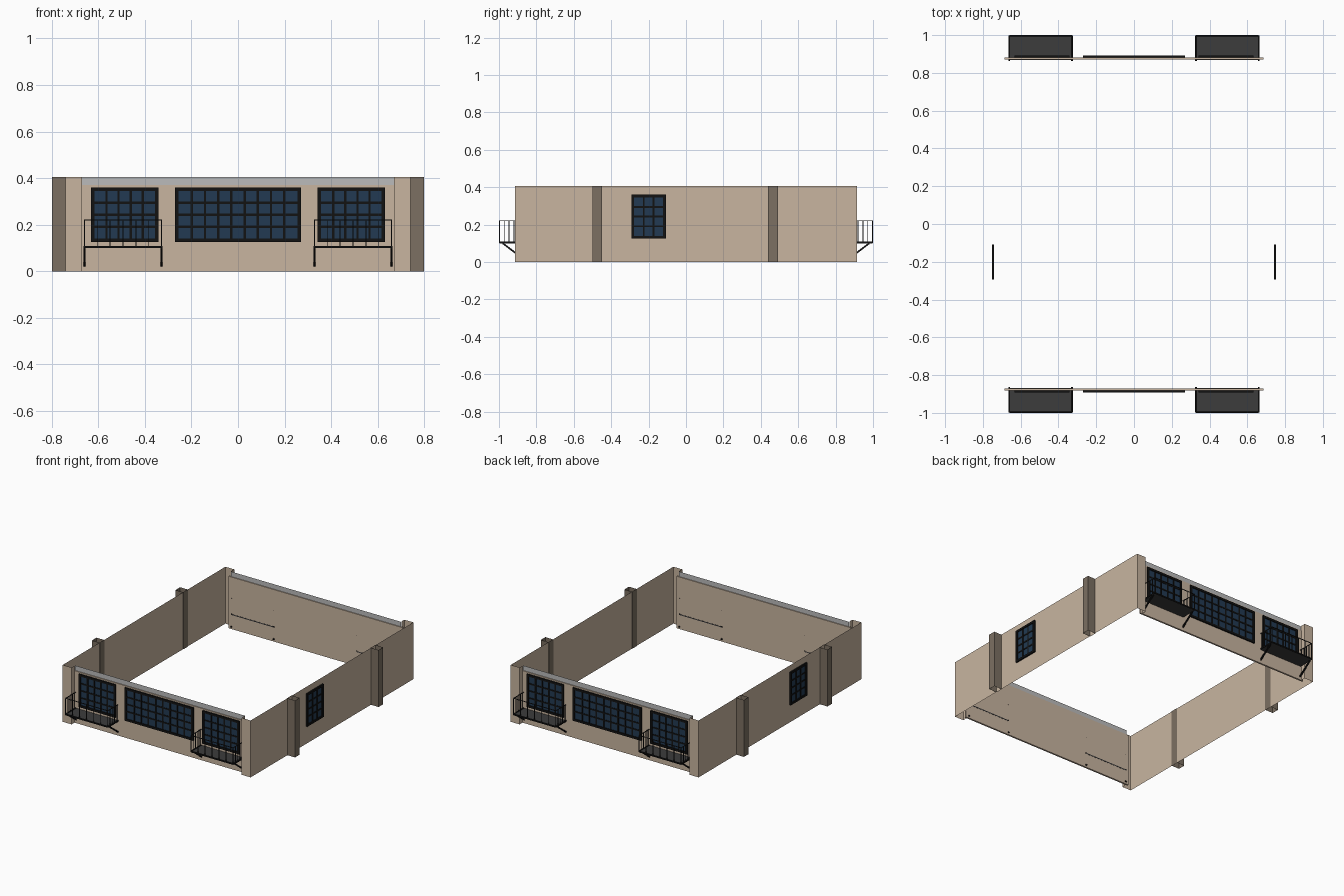
import bpy
import bmesh
from mathutils import Vector

cube = bpy.data.objects.get("Cube")
if cube:
    bpy.data.objects.remove(cube, do_unlink=True)


def material(name, rgb):
    m = bpy.data.materials.new(name)
    m.use_nodes = True
    m.diffuse_color = (*rgb, 1)
    m.node_tree.nodes["Principled BSDF"].inputs["Base Color"].default_value = (*rgb, 1)
    return m


PLASTER = material("tan plaster", (0.58, 0.46, 0.35))
PILASTER = material("dark brown plaster", (0.2, 0.16, 0.122))
TRIM = material("light grey trim", (0.5, 0.5, 0.5))
FRAME = material("black metal", (0.006, 0.006, 0.006))
GLASS = material("dark blue glass", (0.016, 0.042, 0.085))
FLOOR = material("dark grey floor", (0.045, 0.045, 0.045))
RAIL = material("charcoal rail", (0.015, 0.015, 0.015))


def finish(bm, name, mat):
    mesh = bpy.data.meshes.new(name)
    bm.to_mesh(mesh)
    bm.free()
    mesh.materials.append(mat)
    ob = bpy.data.objects.new(name, mesh)
    bpy.context.scene.collection.objects.link(ob)
    return ob


def add_box(bm, xs, ys, zs):
    """Box between two limits on each axis."""
    lo, hi = (Vector(c) for c in zip(*(sorted(p) for p in (xs, ys, zs))))
    verts = bmesh.ops.create_cube(bm, size=1)["verts"]
    for v in verts:
        v.co = (lo + hi) / 2 + v.co * (hi - lo)


def add_bar(bm, a, b, width):
    """Square bar between two points."""
    a, b = Vector(a), Vector(b)
    verts = bmesh.ops.create_cube(bm, size=1)["verts"]
    turn = (b - a).to_track_quat('Z', 'Y')
    for v in verts:
        v.co = (a + b) / 2 + turn @ Vector((v.co.x * width, v.co.y * width, v.co.z * (b - a).length))


def sheet(name, path, z0, z1, mat, closed=False):
    """Upright thin wall following a plan path."""
    bm = bmesh.new()
    low = [bm.verts.new((x, y, z0)) for x, y in path]
    top = [bm.verts.new((x, y, z1)) for x, y in path]
    n = len(path)
    for i in range(n if closed else n - 1):
        j = (i + 1) % n
        bm.faces.new((low[i], low[j], top[j], top[i]))
    bmesh.ops.recalc_face_normals(bm, faces=bm.faces)
    return finish(bm, name, mat)


def window(name, centre, width, cols, axis, side, plane):
    """Gridded window on a wall; axis 0 runs along x, axis 1 along y."""
    z0, z1, rows, edge, bar = 0.125, 0.36, 4, 0.015, 0.01
    u0, u1 = centre - width / 2, centre + width / 2

    def put(bm, us, depth, zs):
        d = (side * plane, side * (plane + depth))
        add_box(bm, us if axis == 0 else d, d if axis == 0 else us, zs)

    glass = bmesh.new()
    put(glass, (u0 + bar, u1 - bar), 0.004, (z0 + bar, z1 - bar))
    finish(glass, name + "_glass", GLASS)
    bm = bmesh.new()
    for us in ((u0, u0 + edge), (u1 - edge, u1)):
        put(bm, us, 0.01, (z0, z1))
    for zs in ((z0, z0 + edge), (z1 - edge, z1)):
        put(bm, (u0 + edge, u1 - edge), 0.01, zs)
    for i in range(1, cols):
        u = u0 + edge + (width - 2 * edge) * i / cols
        put(bm, (u - bar / 2, u + bar / 2), 0.007, (z0 + edge, z1 - edge))
    for i in range(1, rows):
        z = z0 + edge + (z1 - z0 - 2 * edge) * i / rows
        put(bm, (u0 + edge, u1 - edge), 0.0065, (z - bar / 2, z + bar / 2))
    finish(bm, name + "_frame", FRAME)


def balcony(name, sx, sy):
    """Platform with rails and diagonal braces."""
    x0, x1, y0, y1 = sx * 0.328, sx * 0.66, sy * 0.869, sy * 0.997
    z, top = 0.107, 0.22
    bm = bmesh.new()
    add_box(bm, (x0, x1), (y0, y1), (0.1, z))
    finish(bm, name + "_floor", FLOOR)
    # edge beams and braces
    bm = bmesh.new()
    for x in (x0, x1):
        add_bar(bm, (x, y0, 0.105), (x, y1, 0.105), 0.009)
        add_bar(bm, (x, sy * 0.866, 0.014), (x, sy * 0.98, 0.1), 0.009)
    add_bar(bm, (x0, y1 - sy * 0.0015, 0.105), (x1, y1 - sy * 0.0015, 0.105), 0.009)
    finish(bm, name + "_frame", FRAME)
    # rails and balusters
    bm = bmesh.new()
    thin = 0.004
    add_bar(bm, (x0, y1, top), (x1, y1, top), thin)
    for i in range(7):
        x = x0 + (x1 - x0) * i / 6
        add_bar(bm, (x, y1, z), (x, y1, top), thin)
    for x in (x0, x1):
        add_bar(bm, (x, y0, top), (x, y1, top), thin)
        for i in range(1, 5):
            y = y1 + (y0 - y1) * i / 5
            add_bar(bm, (x, y, z), (x, y, top), thin)
    finish(bm, name + "_rail", RAIL)


H = 0.405
for sx, side in ((1, "left"), (-1, "right")):
    # side wall wrapping round both corners
    half = [(0.67, 0.88), (0.67, 0.915), (0.74, 0.915)]
    path = half + [(x, -y) for x, y in reversed(half)]
    sheet(side + "_wall", [(sx * x, y) for x, y in path], 0, H, PLASTER)
    # open pilasters
    for y, where in ((-0.475, "front"), (0.465, "back")):
        plan = [(0.737, y - 0.026), (0.8, y - 0.026), (0.8, y + 0.026), (0.737, y + 0.026)]
        sheet(f"{side}_{where}_pilaster", [(sx * a, b) for a, b in plan], 0, H, PILASTER, True)
    window(side + "_window", -0.2, 0.185, 3, 1, sx, 0.741)

for sy, end in ((-1, "front"), (1, "back")):
    # end wall with the band above it
    bm = bmesh.new()
    add_box(bm, (-0.685, 0.685), (sy * 0.87, sy * 0.882), (0, 0.37))
    finish(bm, end + "_wall", PLASTER)
    sheet(end + "_band", [(-0.67, sy * 0.876), (0.67, sy * 0.876)], 0.37, H, TRIM)
    window(end + "_middle_window", 0, 0.54, 9, 0, sy, 0.881)
    for sx, side in ((1, "left"), (-1, "right")):
        window(f"{end}_{side}_window", sx * 0.487, 0.29, 5, 0, sy, 0.881)
        balcony(f"{end}_{side}_balcony", sx, sy)
